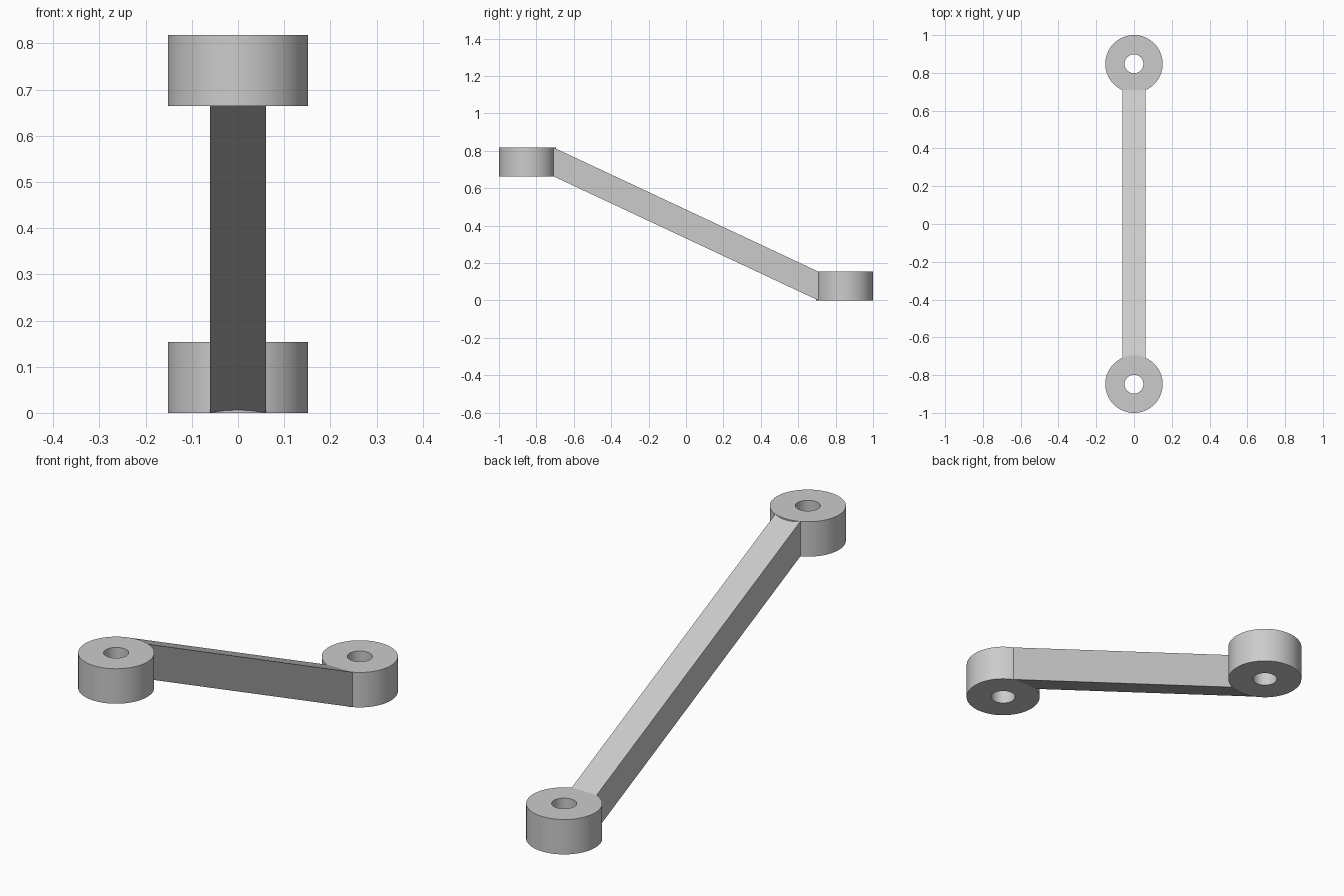
import bpy, bmesh, math

cube = bpy.data.objects.get("Cube")
if cube:
    bpy.data.objects.remove(cube, do_unlink=True)

# Main dimensions
RADIUS, HOLE, THICK = 0.152, 0.05, 0.154
CENTRE_Y, RISE, HALF_WIDTH = 0.848, 0.664, 0.061
SEGMENTS = 64

grey = bpy.data.materials.new("light grey")
grey.use_nodes = True
COLOUR = (0.6, 0.6, 0.6, 1)
grey.diffuse_color = COLOUR
grey.node_tree.nodes["Principled BSDF"].inputs["Base Color"].default_value = COLOUR


def finish(bm, name):
    bmesh.ops.recalc_face_normals(bm, faces=bm.faces)
    mesh = bpy.data.meshes.new(name)
    bm.to_mesh(mesh)
    bm.free()
    mesh.materials.append(grey)
    obj = bpy.data.objects.new(name, mesh)
    bpy.context.collection.objects.link(obj)
    return obj


def ring(name, y, z):
    """Thick washer: a rectangular section swept round the hole."""
    bm = bmesh.new()
    section = [(HOLE, 0), (RADIUS, 0), (RADIUS, THICK), (HOLE, THICK)]
    loops = []
    for i in range(SEGMENTS):
        a = math.tau * i / SEGMENTS
        loops.append([bm.verts.new((r * math.cos(a), y + r * math.sin(a), z + h))
                      for r, h in section])
    for i in range(SEGMENTS):
        here, there = loops[i - 1], loops[i]
        for k in range(4):
            bm.faces.new((here[k - 1], here[k], there[k], there[k - 1]))
    obj = finish(bm, name)
    bpy.ops.object.select_all(action='DESELECT')
    obj.select_set(True)
    bpy.context.view_layer.objects.active = obj
    bpy.ops.object.shade_smooth_by_angle(angle=math.radians(30))


# End rings, the front one raised
ring("front_ring", -CENTRE_Y, RISE)
ring("back_ring", CENTRE_Y, 0)

# Sloping bar with upright ends, meeting the rings at its side edges
end_y = CENTRE_Y - math.sqrt(RADIUS ** 2 - HALF_WIDTH ** 2)
bm = bmesh.new()
bmesh.ops.create_cube(bm, size=1)
for v in bm.verts:
    base = RISE if v.co.y < 0 else 0
    v.co = (v.co.x * 2 * HALF_WIDTH, v.co.y * 2 * end_y, base + (v.co.z + 0.5) * THICK)
finish(bm, "sloping_bar")
